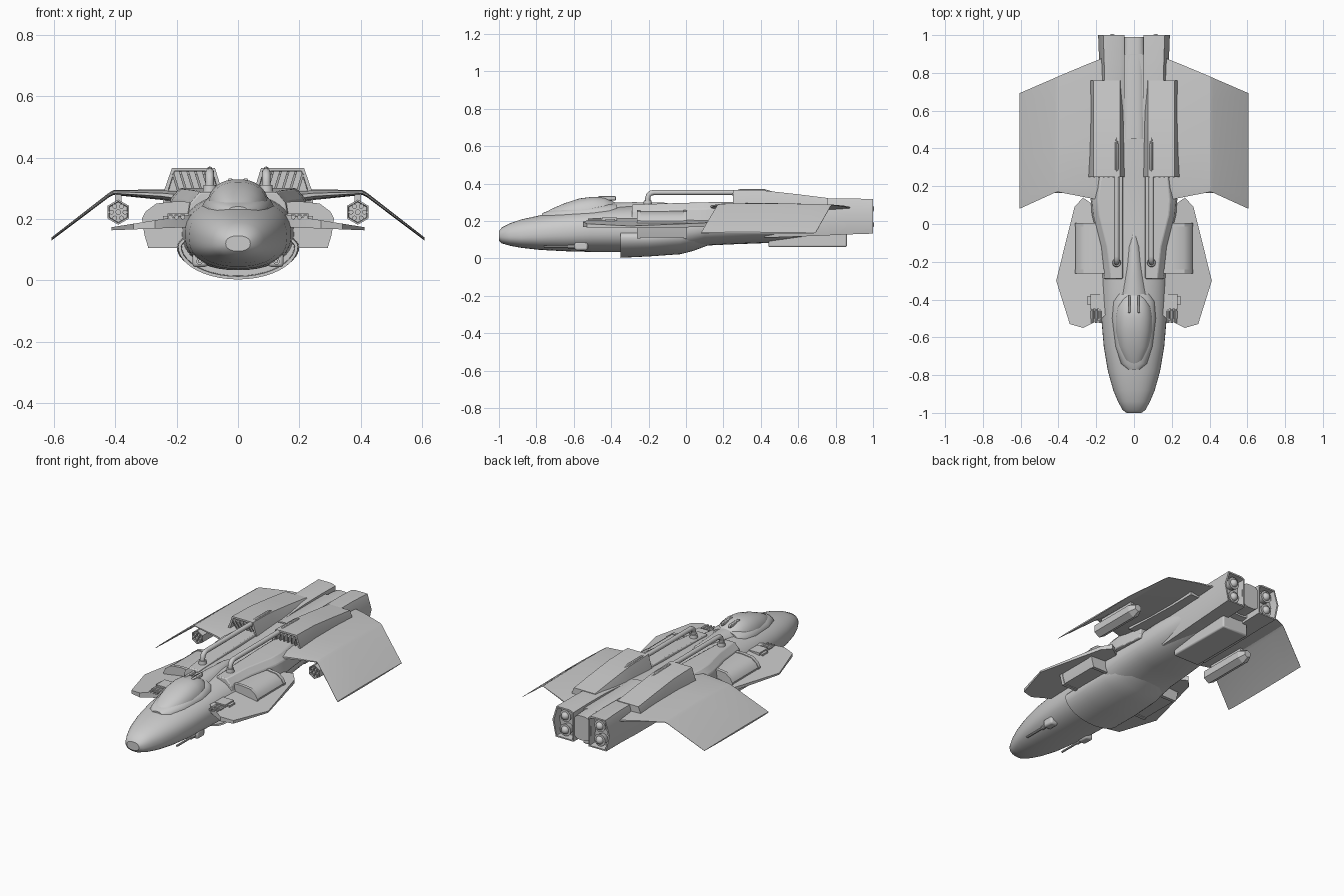
import bpy, bmesh, math
from mathutils import Matrix, Vector

if "Cube" in bpy.data.objects:
    bpy.data.objects.remove(bpy.data.objects["Cube"])


def finish(name, bm, mirror=False, bevel=0.0, angle=30):
    bmesh.ops.recalc_face_normals(bm, faces=bm.faces)
    me = bpy.data.meshes.new(name)
    bm.to_mesh(me)
    bm.free()
    me.shade_smooth()
    me.set_sharp_from_angle(angle=math.radians(angle))
    ob = bpy.data.objects.new(name, me)
    bpy.context.collection.objects.link(ob)
    if bevel:
        m = ob.modifiers.new("Bevel", 'BEVEL')
        m.width, m.segments = bevel, 2
    if mirror:
        ob.modifiers.new("Mirror", 'MIRROR')
    return ob


def skin(rings):
    """Join equal-length point rings into a closed solid."""
    bm = bmesh.new()
    vs = [[bm.verts.new(p) for p in r] for r in rings]
    n = len(vs[0])
    for a, b in zip(vs, vs[1:]):
        for i in range(n):
            bm.faces.new((a[i], a[(i + 1) % n], b[(i + 1) % n], b[i]))
    bm.faces.new(vs[0])
    bm.faces.new(vs[-1])
    bmesh.ops.recalc_face_normals(bm, faces=bm.faces)
    return bm


def hull(sections, n=40, power=2.0):
    """Rounded sections: y, half width, bottom, middle, top."""
    rings = []
    for y, w, zb, zm, zt in sections:
        r = []
        for i in range(n):
            t = math.tau * i / n
            c, s = math.cos(t), math.sin(t)
            px = math.copysign(abs(c) ** (2 / power), c)
            pz = math.copysign(abs(s) ** (2 / power), s)
            r.append((w * px, y, zm + pz * ((zt - zm) if s > 0 else (zm - zb))))
        rings.append(r)
    return skin(rings)


def prism(stations):
    """Stations of (y, [(x, z), ...])."""
    return skin([[(x, y, z) for x, z in pts] for y, pts in stations])


def recess(bm, direction, rim, depth):
    """Hollow the end cap that faces along y."""
    bm.normal_update()
    cap = max(bm.faces, key=lambda f: f.normal.y * direction + f.calc_center_median().y * direction)
    bmesh.ops.inset_region(bm, faces=[cap], thickness=rim)
    bmesh.ops.inset_region(bm, faces=[cap], thickness=0.002, depth=-depth)


def box(bm, lo, hi):
    lo, hi = Vector(lo), Vector(hi)
    bmesh.ops.create_cube(bm, size=1, matrix=Matrix.Translation((lo + hi) / 2) @ Matrix.Diagonal((*(hi - lo), 1)))


def rod(bm, x, z, y0, y1, r, r2=None, n=16):
    m = Matrix.Translation((x, (y0 + y1) / 2, z)) @ Matrix.Rotation(-math.pi / 2, 4, 'X')
    bmesh.ops.create_cone(bm, cap_ends=True, segments=n, radius1=r, radius2=r if r2 is None else r2,
                          depth=y1 - y0, matrix=m)


# Main body
finish("fuselage", hull([
    (-1, .04, .095, .12, .145), (-.985, .06, .08, .12, .165), (-.94, .085, .067, .12, .188),
    (-.88, .11, .056, .122, .208), (-.78, .138, .045, .13, .23), (-.65, .16, .038, .14, .25),
    (-.5, .173, .034, .15, .265), (-.35, .178, .033, .15, .278), (-.2, .185, .035, .15, .285),
    (0, .21, .04, .16, .285), (.1, .205, .068, .17, .285), (.25, .2, .075, .18, .29),
    (.44, .19, .082, .2, .3), (.8, .15, .13, .22, .3), (.9, .12, .14, .22, .3)], power=2.3))

# Belly scoop with open front lip
bm = hull([(-.35, .195, .003, .11, .17), (-.2, .2, .01, .11, .18), (-.03, .2, .022, .12, .19),
           (.04, .19, .04, .13, .19), (.12, .17, .07, .15, .19)])
recess(bm, -1, .01, .05)
finish("belly_scoop", bm)

# Cockpit rim and glass
finish("canopy_frame", hull([(-.77, .035, .2, .21, .24), (-.74, .07, .2, .21, .253), (-.65, .1, .2, .21, .27),
                             (-.5, .118, .2, .22, .285), (-.41, .112, .2, .22, .295), (-.37, .09, .2, .22, .292)], power=2.8))
finish("canopy_glass", hull([(-.755, .025, .2, .21, .243), (-.72, .06, .2, .21, .264), (-.65, .085, .2, .215, .294),
                             (-.57, .099, .2, .22, .32), (-.5, .103, .2, .22, .329), (-.44, .095, .2, .22, .327),
                             (-.4, .08, .2, .22, .31), (-.375, .06, .2, .22, .295)], power=2.4))
bm = bmesh.new()
box(bm, (.018, -.47, .31), (.032, -.375, .332))
finish("canopy_rib", bm, True, .004)
finish("dorsal_spine", hull([(-.4, .085, .2, .22, .297), (-.28, .065, .2, .22, .3), (-.12, .045, .2, .22, .298),
                             (-.04, .015, .2, .22, .285)]))

# Shoulder fairings that carry the pipes
finish("shoulder_fairing", prism([
    (y, [(.055, .2), (.06, zt), (w - .03, zt), (w, zt - .035), (w + .01, .19)])
    for y, w, zt in ((-.29, .155, .287), (-.12, .172, .293), (.05, .215, .298), (.13, .22, .3), (.3, .2, .3))]), True, .005)

# Upper engine housings with slatted intakes
bm = prism([(y, [(.045, .25), (.05, .285), (.075, zt), (.215, zt), (xo, .28), (xo, .25)])
            for y, zt, xo in ((.25, .366, .245), (.42, .362, .236), (.6, .342, .23), (.76, .322, .232))])
recess(bm, -1, .013, .06)
finish("engine_housing", bm, True)
bm = bmesh.new()
for i in range(6):
    x = .075 + .025 * i
    bmesh.ops.create_cube(bm, size=1, matrix=Matrix.Translation((x, .275, .31)) @ Matrix.Rotation(.3, 4, 'Y')
                          @ Matrix.Rotation(.35, 4, 'X') @ Matrix.Diagonal((.008, .03, .09, 1)))
finish("intake_slats", bm, True)
finish("housing_blister", hull([(.26, .003, .34, .355, .36), (.29, .012, .34, .355, .371), (.42, .012, .34, .352, .37),
                                (.48, .003, .33, .345, .352)], n=12), True).location.x = 0
blister = bpy.data.objects["housing_blister"]
blister.data.transform(Matrix.Translation((.092, 0, 0)))

# Feed pipes bent into the shoulders
cu = bpy.data.curves.new("feed_pipe", 'CURVE')
cu.dimensions, cu.bevel_depth, cu.bevel_resolution, cu.use_fill_caps = '3D', .014, 4, True
for s in (1, -1):
    sp = cu.splines.new('POLY')
    pts = [(-.205, .27), (-.205, .32), (-.2, .338), (-.187, .349), (-.17, .352), (.3, .352)]
    sp.points.add(len(pts) - 1)
    for p, (y, z) in zip(sp.points, pts):
        p.co = (.092 * s, y, z, 1)
    sp.use_smooth = True
bpy.context.collection.objects.link(bpy.data.objects.new("feed_pipe", cu))
bm = bmesh.new()
bmesh.ops.create_cone(bm, cap_ends=True, segments=20, radius1=.024, radius2=.02, depth=.03,
                      matrix=Matrix.Translation((.092, -.205, .295)))
finish("pipe_collar", bm, True)

# Rear thruster blocks with hollow ends
bm = prism([(y, [(.05, zb), (.05, zt - .01), (.075, zt), (.155 + d, zt), (.182 + d, .23), (.16 + d, zb)])
            for y, zb, zt, d in ((.42, .11, .3, -.01), (.7, .12, .318, 0), (.87, .128, .32, .003), (1, .132, .317, .008))])
recess(bm, 1, .01, .05)
finish("thruster_block", bm, True)
bm = bmesh.new()
for z in (.18, .265):
    rod(bm, .115, z, .94, .985, .026, .036, 20)
    bmesh.ops.create_uvsphere(bm, u_segments=16, v_segments=8, radius=.024, matrix=Matrix.Translation((.115, .982, z)))
finish("thruster_nozzle", bm, True)
finish("tail_core", hull([(.45, .07, .15, .23, .308), (.8, .065, .15, .23, .305), (.99, .06, .15, .22, .295)], power=3))
bm = bmesh.new()
box(bm, (-.085, .44, .06), (.085, .86, .2))
finish("ventral_box", bm, bevel=.008)

# Main wings: flat inner panel, drooped outer panel
rings = []
for x, y0, y1, z, t in ((.15, .12, .885, .268, .05), (.25, .14, .845, .279, .034),
                        (.405, .17, .78, .286, .016), (.42, .165, .773, .278, .015), (.607, .08, .692, .135, .01)):
    L = y1 - y0
    rings.append([(x, y0 + f * L, z + h * t) for f, h in
                  ((0, -.15), (0, .15), (.08, .4), (.4, .5), (.8, .3), (1, .08), (1, -.08), (.8, -.3), (.4, -.5), (.08, -.4))])
finish("main_wing", skin(rings), True, angle=25)

# Six-barrel guns under the wings
bm = bmesh.new()
rod(bm, .39, .222, .17, .46, .041, n=6)
rod(bm, .39, .222, .46, .5, .041, .022, 6)
recess(bm, -1, .006, .02)
finish("wing_gun_pod", bm, True)
bm = bmesh.new()
for i in range(6):
    a = math.tau * i / 6
    rod(bm, .39 + .022 * math.cos(a), .222 + .022 * math.sin(a), .165, .24, .008, n=10)
rod(bm, .39, .222, .165, .24, .009, n=10)
box(bm, (.38, .2, .25), (.4, .45, .285))
finish("wing_gun_barrels", bm, True)

# Forward winglets, thick at the root
outline = [(.12, -.45), (.17, -.5), (.27, -.55), (.34, -.53), (.412, -.3), (.315, .09), (.27, .14), (.2, .09), (.12, .05)]
rings = []
for side in (-1, 1):
    rings.append([(x, y, .168 + (.412 - x) * .1 + side * (.005 + (.412 - x) * .06)) for x, y in outline])
finish("forward_winglet", skin(rings), True)

# Side pods seated in the winglets, with end bands
pod = [(.14, .11), (.29, .11), (.302, .15), (.31, .2), (.298, .222), (.265, .246), (.2, .253), (.14, .25)]
finish("side_pod", prism([(-.25, pod), (-.01, pod)]), True)
for k, y in enumerate((-.262, -.014)):
    band = [(.215 + (x - .215) * 1.03, .18 + (z - .18) * 1.06) for x, z in pod]
    finish("pod_band_%d" % k, prism([(y, band), (y + .02, band)]), True)

# Triple cannons on the winglets
bm = bmesh.new()
box(bm, (.16, -.45, .19), (.23, -.37, .218))
box(bm, (.23, -.43, .195), (.245, -.38, .21))
for x in (.18, .2, .22):
    rod(bm, x, .205, -.525, -.44, .007, n=10)
    rod(bm, x, .205, -.5, -.46, .011, n=10)
finish("triple_cannon", bm, True)

# Chin guns
bm = bmesh.new()
rod(bm, .125, .062, -.76, -.58, .006, n=10)
rod(bm, .125, .062, -.63, -.57, .011, n=10)
finish("chin_gun_barrel", bm, True)
bm = bmesh.new()
box(bm, (.1, -.595, .043), (.148, -.525, .09))
finish("chin_gun_mount", bm, True, .01)
